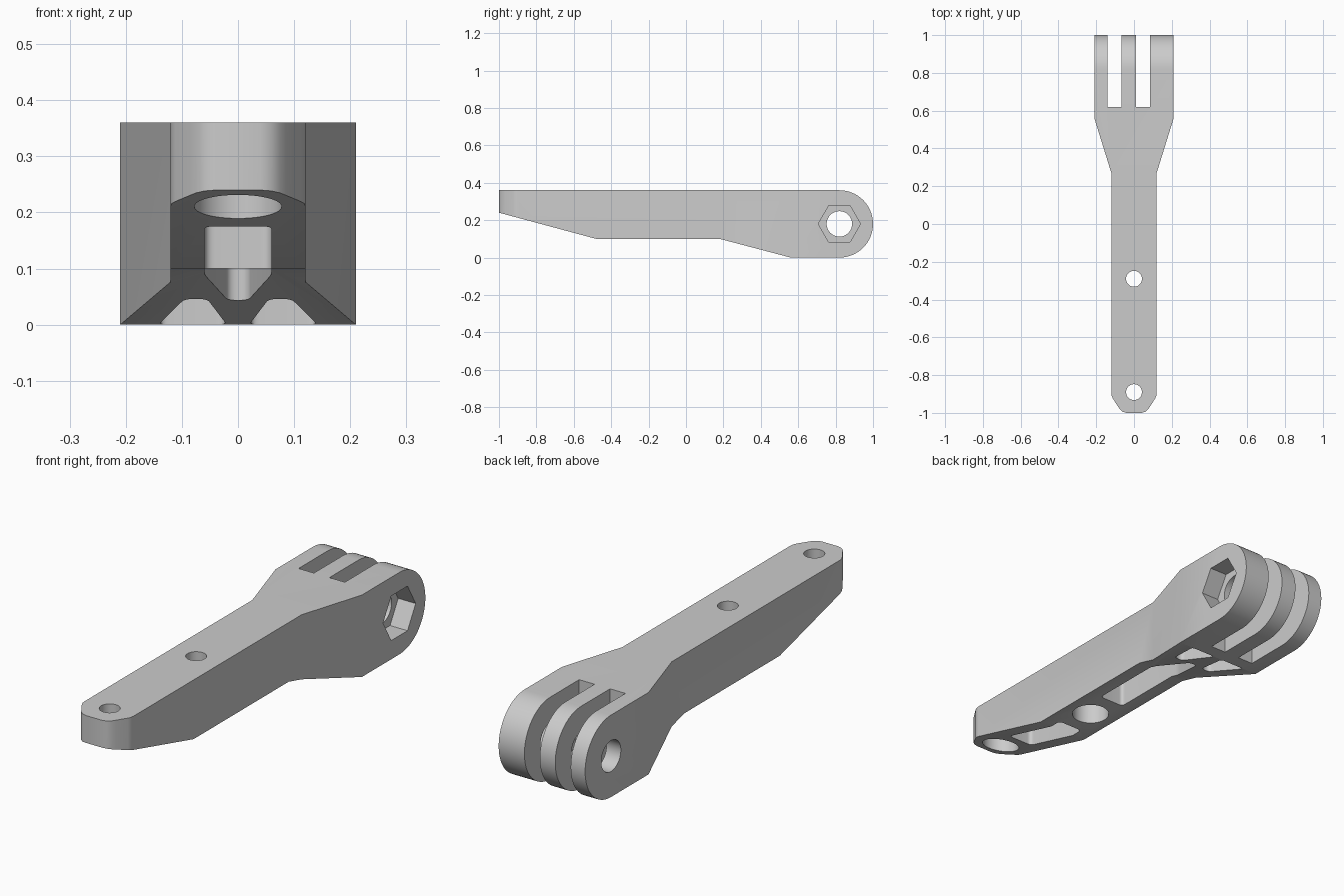
import bpy, bmesh, math
from mathutils import Vector

cube = bpy.data.objects.get("Cube")
if cube:
    bpy.data.objects.remove(cube)

grey = bpy.data.materials.new("plain grey")
grey.use_nodes = True
grey.diffuse_color = (0.6, 0.6, 0.6, 1)
grey.node_tree.nodes["Principled BSDF"].inputs["Base Color"].default_value = (0.6, 0.6, 0.6, 1)


def prism(name, points, axis, low, high):
    """Extrude a closed outline along x (points are y, z) or z (points are x, y)."""
    bm = bmesh.new()
    place = (lambda a, b: (low, a, b)) if axis == "x" else (lambda a, b: (a, b, low))
    face = bm.faces.new([bm.verts.new(place(a, b)) for a, b in points])
    top = bmesh.ops.extrude_face_region(bm, geom=[face])["geom"]
    step = Vector((high - low, 0, 0)) if axis == "x" else Vector((0, 0, high - low))
    bmesh.ops.translate(bm, vec=step, verts=[v for v in top if isinstance(v, bmesh.types.BMVert)])
    bmesh.ops.recalc_face_normals(bm, faces=bm.faces)
    mesh = bpy.data.meshes.new(name)
    bm.to_mesh(mesh)
    bm.free()
    obj = bpy.data.objects.new(name, mesh)
    bpy.context.collection.objects.link(obj)
    mesh.materials.append(grey)
    return obj


def arc(a, b, r, start=0, end=360, n=48):
    count = n if end - start == 360 else n + 1
    angles = [math.radians(start + (end - start) * i / n) for i in range(count)]
    return [(a + r * math.cos(t), b + r * math.sin(t)) for t in angles]


def rounded(points, r, n=6):
    """Soften every corner of an outline."""
    result = []
    for i, p in enumerate(points):
        p, before, after = Vector(p), Vector(points[i - 1]), Vector(points[(i + 1) % len(points)])
        a = p + (before - p).normalized() * r
        b = p + (after - p).normalized() * r
        for k in range(n + 1):
            t = k / n
            result.append(tuple(a * (1 - t) ** 2 + p * 2 * t * (1 - t) + b * t * t))
    return result


def mirrored(half):
    return half + [(-x, y) for x, y in reversed(half)]


def box(x0, x1, y0, y1):
    return [(x0, y0), (x1, y0), (x1, y1), (x0, y1)]


# Arm body: side profile trimmed by the plan outline
pivot_y, pivot_z, end_r = 0.82, 0.18, 0.18
side = [(-1, 0.36), (-1, 0.24), (-0.48, 0.1), (0.18, 0.1), (0.56, 0)]
side += arc(pivot_y, pivot_z, end_r, -90, 90, 32)
plan = mirrored([(0.04, -1), (0.06, -0.994), (0.075, -0.981), (0.085, -0.966), (0.112, -0.924),
                 (0.118, -0.911), (0.12, -0.895), (0.12, 0.27), (0.21, 0.56), (0.21, 1.1)])
arm = prism("mount_arm", side, "x", -0.21, 0.21)
cutters = [("INTERSECT", prism("plan_cutter", plan, "z", -0.2, 0.6))]


def cut(*args):
    cutters.append(("DIFFERENCE", prism("cutter", *args)))


# Slots between the three prongs
for x0, x1 in ((-0.14, -0.065), (0.01, 0.085)):
    cut(box(x0, x1, 0.62, 1.2), "z", -0.2, 0.6)

# Pivot bore and hexagonal nut recess
cut(arc(pivot_y, pivot_z, 0.068), "x", -0.4, 0.4)
cut(arc(pivot_y, pivot_z, 0.113, n=6), "x", 0.125, 0.4)

# Counterbored screw holes
roof = 0.3
for y in (-0.89, -0.29):
    cut(arc(0, y, 0.042), "z", -0.2, 0.6)
    cut(arc(0, y, 0.078), "z", -0.2, roof)

# Weight-saving pockets in the underside
cut(rounded(box(-0.06, 0.06, -0.76, -0.425), 0.02), "z", -0.2, roof)
cut(rounded(mirrored([(0.06, -0.15), (0.06, 0.22), (0.018, 0.395)]), 0.017), "z", -0.2, roof)
wedge = [(0.02, 0.56), (0.055, 0.385), (0.095, 0.385), (0.142, 0.56)]
for s in (1, -1):
    cut(rounded([(s * x, y) for x, y in wedge], 0.019), "z", -0.2, roof)

# Apply all cuts and remove the cutters
for operation, cutter in cutters:
    cutter.hide_render = True
    mod = arm.modifiers.new("cut", "BOOLEAN")
    mod.operation, mod.object, mod.solver = operation, cutter, "EXACT"
bpy.context.view_layer.update()
graph = bpy.context.evaluated_depsgraph_get()
mesh = bpy.data.meshes.new_from_object(arm.evaluated_get(graph))
arm.modifiers.clear()
arm.data = mesh
mesh.materials.clear()
mesh.materials.append(grey)
for polygon in mesh.polygons:
    polygon.material_index = 0
for _, cutter in cutters:
    bpy.data.objects.remove(cutter)

# Smooth curved walls, keep hard edges sharp
bpy.ops.object.select_all(action="DESELECT")
arm.select_set(True)
bpy.context.view_layer.objects.active = arm
bpy.ops.object.shade_smooth_by_angle(angle=math.radians(30))
